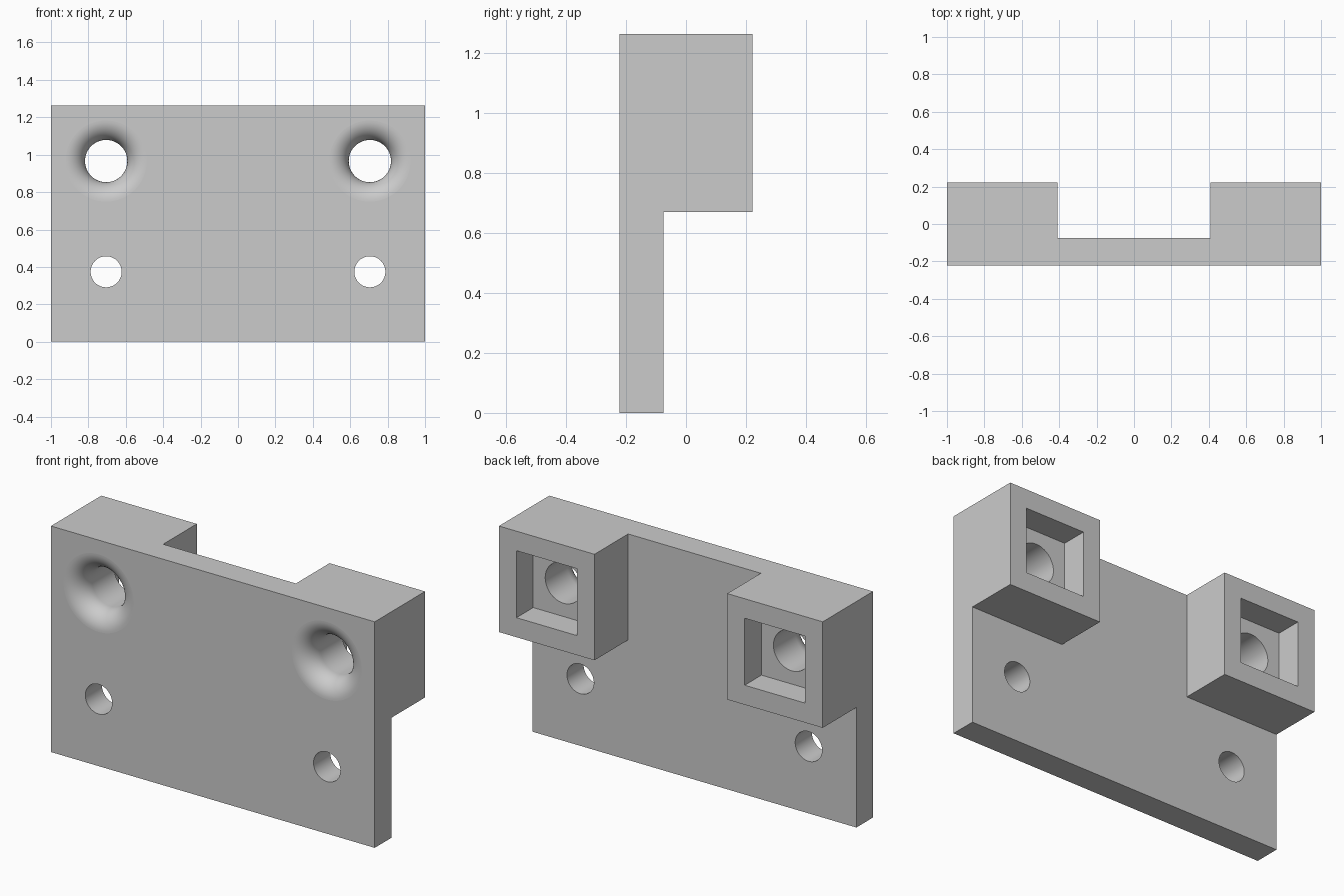
import bpy, bmesh, math
from mathutils import Matrix, Vector

if "Cube" in bpy.data.objects:
    bpy.data.objects.remove(bpy.data.objects["Cube"], do_unlink=True)

# Main dimensions
FRONT, BACK, HEIGHT = -0.222, 0.222, 1.262
PLATE_BACK = -0.075      # back of the thin plate
BLOCK_INNER = 0.41       # inner side of each block
BLOCK_BOTTOM = 0.67
HOLE_X = 0.705
BOLT_Z, BOLT_R, FLARE = 0.966, 0.113, 0.104
LOWER_Z, LOWER_R = 0.374, 0.083
POCKET_HALF, POCKET_FLOOR = 0.187, 0.074
SEGMENTS = 64


def add_object(name, bm):
    mesh = bpy.data.meshes.new(name)
    bmesh.ops.recalc_face_normals(bm, faces=bm.faces)
    bm.to_mesh(mesh)
    bm.free()
    obj = bpy.data.objects.new(name, mesh)
    bpy.context.collection.objects.link(obj)
    return obj


def box(name, low, high):
    low, high = Vector(low), Vector(high)
    bm = bmesh.new()
    bmesh.ops.create_cube(bm, size=1)
    place = Matrix.Translation((low + high) / 2) @ Matrix.Diagonal((*(high - low), 1))
    bmesh.ops.transform(bm, matrix=place, verts=bm.verts)
    return add_object(name, bm)


def turned(name, profile, x, z):
    """Revolve (radius, y) points about an axis along y through x, z."""
    bm = bmesh.new()
    verts = [bm.verts.new((x + r, y, z)) for r, y in profile]
    edges = [bm.edges.new(pair) for pair in zip(verts, verts[1:])]
    bmesh.ops.spin(bm, geom=verts + edges, cent=(x, 0, z), axis=(0, 1, 0),
                   angle=math.tau, steps=SEGMENTS)
    bmesh.ops.remove_doubles(bm, verts=bm.verts, dist=1e-5)
    return add_object(name, bm)


def cut(target, cutter):
    mod = target.modifiers.new(cutter.name, "BOOLEAN")
    mod.operation, mod.solver, mod.object = "DIFFERENCE", "EXACT", cutter
    bpy.context.view_layer.objects.active = target
    bpy.ops.object.modifier_apply(modifier=mod.name)
    bpy.data.objects.remove(cutter, do_unlink=True)


# Blank, relieved behind the lower plate and between the two blocks
bracket = box("mounting_bracket", (-1, FRONT, 0), (1, BACK, HEIGHT))
cut(bracket, box("lower_relief", (-2, PLATE_BACK, -1), (2, 1, BLOCK_BOTTOM)))
cut(bracket, box("middle_relief", (-BLOCK_INNER, PLATE_BACK, 0.3), (BLOCK_INNER, 1, 2)))

# Bell-mouthed bolt hole profile, rounded into the front face
flare_r = BOLT_R + FLARE
arc = [math.radians(a) for a in range(0, 91, 6)]
bolt_profile = [(0, FRONT - 0.1), (flare_r, FRONT - 0.1)]
bolt_profile += [(flare_r - FLARE * math.sin(a), FRONT + FLARE * (1 - math.cos(a))) for a in arc]
bolt_profile += [(BOLT_R, POCKET_FLOOR + 0.05), (0, POCKET_FLOOR + 0.05)]
lower_profile = [(0, -0.4), (LOWER_R, -0.4), (LOWER_R, 0.1), (0, 0.1)]

# Square nut pockets, bolt holes and plain lower holes on both sides
for side in (-1, 1):
    x = side * HOLE_X
    cut(bracket, box("nut_pocket", (x - POCKET_HALF, POCKET_FLOOR, BOLT_Z - POCKET_HALF),
                     (x + POCKET_HALF, 1, BOLT_Z + POCKET_HALF)))
    cut(bracket, turned("bolt_hole", bolt_profile, x, BOLT_Z))
    cut(bracket, turned("lower_hole", lower_profile, x, LOWER_Z))

# Single grey material
grey = bpy.data.materials.new("light_grey")
grey.use_nodes = True
colour = (0.6, 0.6, 0.6, 1)
grey.diffuse_color = colour
grey.node_tree.nodes["Principled BSDF"].inputs["Base Color"].default_value = colour
bracket.data.materials.clear()
bracket.data.materials.append(grey)

# Smooth the round holes, keep the planar faces flat
bpy.ops.object.select_all(action="DESELECT")
bracket.select_set(True)
bpy.context.view_layer.objects.active = bracket
bpy.ops.object.shade_smooth_by_angle(angle=math.radians(30))
for face in bracket.data.polygons:
    face.material_index = 0
    if max(abs(c) for c in face.normal) > 0.9999:
        face.use_smooth = False
